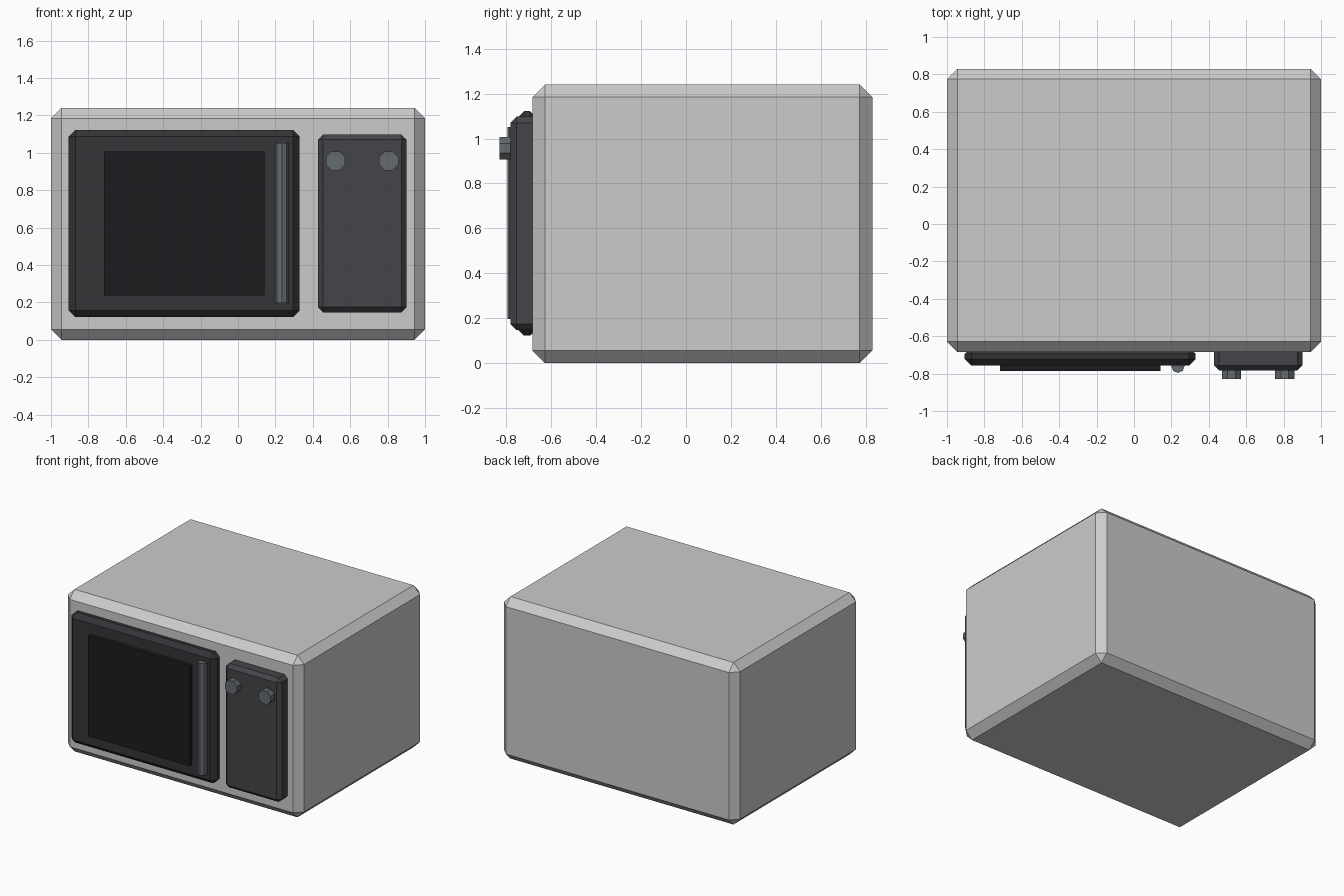
import bpy, math

if "Cube" in bpy.data.objects:
    bpy.data.objects.remove(bpy.data.objects["Cube"])


def material(name, rgb):
    m = bpy.data.materials.new(name)
    m.diffuse_color = (*rgb, 1)
    m.use_nodes = True
    m.node_tree.nodes["Principled BSDF"].inputs["Base Color"].default_value = m.diffuse_color
    return m


DARK = material("dark_plastic", (0.035, 0.035, 0.04))
PANEL = material("panel_plastic", (0.06, 0.06, 0.068))
GLASS = material("dark_glass", (0.012, 0.012, 0.014))
METAL = material("steel", (0.13, 0.145, 0.155))


def box(name, x, y, z, chamfer=0, mat=None):
    """Box from (min, max) ranges with optional flat chamfer."""
    bpy.ops.mesh.primitive_cube_add(size=1, location=[sum(r) / 2 for r in (x, y, z)])
    ob = bpy.context.object
    ob.name = name
    ob.scale = [r[1] - r[0] for r in (x, y, z)]
    bpy.ops.object.transform_apply(location=False, rotation=False, scale=True)
    if chamfer:
        b = ob.modifiers.new("chamfer", 'BEVEL')
        b.width, b.segments = chamfer, 1
    if mat:
        ob.data.materials.append(mat)
    return ob


def rod(name, loc, radius, length, sides, mat, rot=(0, 0, 0)):
    bpy.ops.mesh.primitive_cylinder_add(vertices=sides, radius=radius, depth=length,
                                        location=loc, rotation=rot)
    ob = bpy.context.object
    ob.name = name
    ob.data.materials.append(mat)
    return ob


# Casing
box("casing", (-1, 1), (-0.685, 0.83), (0, 1.24), 0.056)

# Door with window and vertical handle
box("door", (-0.905, 0.33), (-0.757, -0.66), (0.122, 1.122), 0.035, DARK)
box("door_window", (-0.717, 0.142), (-0.787, -0.74), (0.237, 1.007), 0, GLASS)
rod("door_handle", (0.235, -0.76, 0.624), 0.036, 0.856, 8, METAL)

# Control panel and its two dials
box("control_panel", (0.428, 0.9), (-0.783, -0.65), (0.147, 1.097), 0.027, PANEL)
for side, x in (("left", 0.521), ("right", 0.806)):
    rod(side + "_dial", (x, -0.795, 0.957), 0.055, 0.07, 8, METAL, (math.pi / 2, math.pi / 8, 0))
